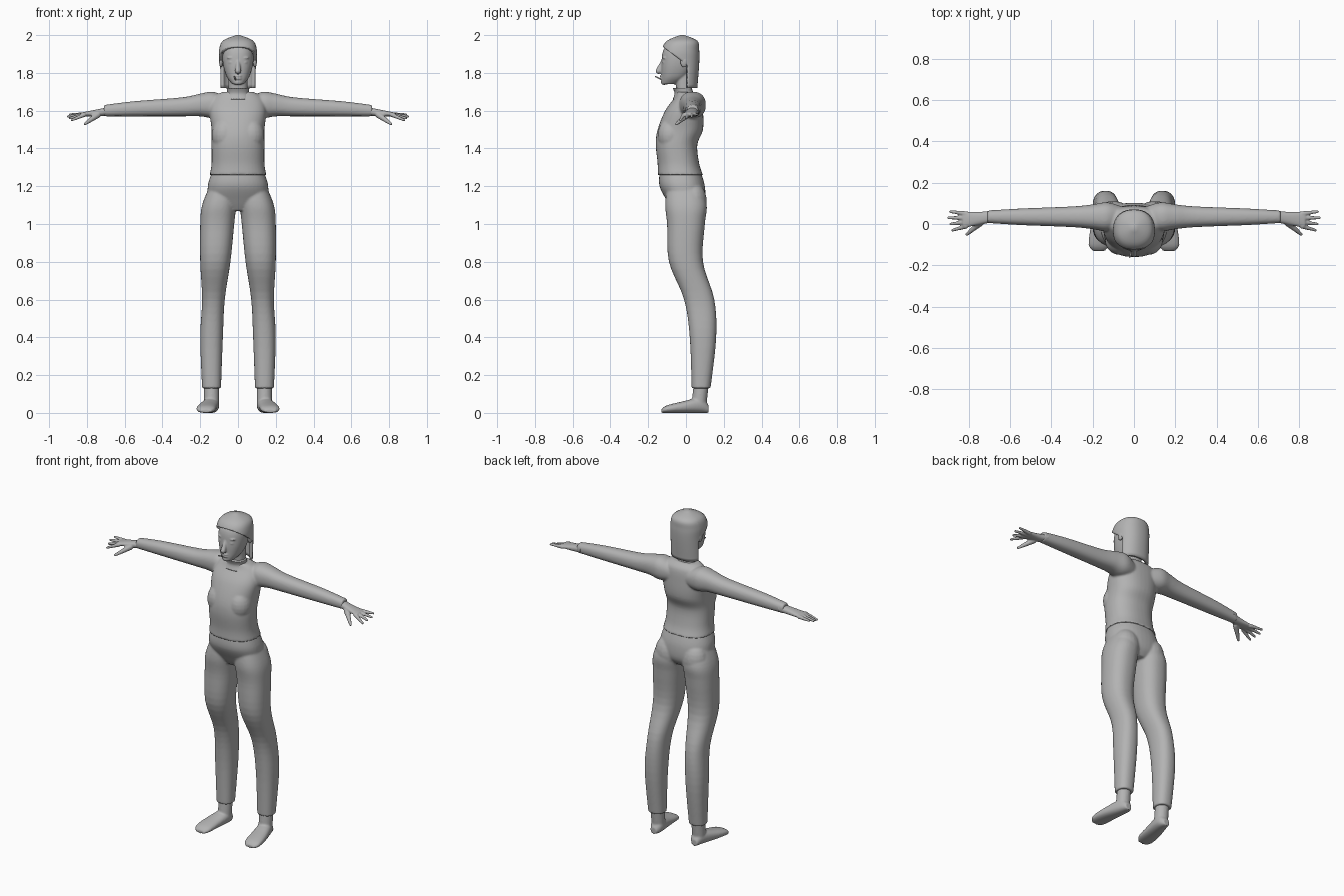
import bpy, bmesh, math
from mathutils import Vector, Matrix

if "Cube" in bpy.data.objects:
    bpy.data.objects.remove(bpy.data.objects["Cube"])

colour = (.45, .45, .45, 1)
material = bpy.data.materials.new("plain grey")
material.use_nodes = True
material.diffuse_color = colour
material.node_tree.nodes["Principled BSDF"].inputs["Base Color"].default_value = colour


def spline(rows, steps=5):
    """Pass a smooth Catmull-Rom curve through a few sections."""
    points = [Vector(row) for row in rows]
    padded = [points[0]] + points + [points[-1]]
    result = []
    for before, start, end, after in zip(padded, padded[1:], padded[2:], padded[3:]):
        tangent_in, tangent_out = (end - before) / 2, (after - start) / 2
        for step in range(steps):
            t = step / steps
            ease = t * t * (3 - 2 * t)
            result.append(start.lerp(end, ease) + tangent_in * t * (1 - t) ** 2
                          - tangent_out * t * t * (1 - t))
    return result + [points[-1]]


def loft(bm, rows, place, sides=40, power=2.3):
    """Skin rounded sections; place(position, a, b) gives the point for the axis used."""
    rings = []
    for position, centre_a, centre_b, radius_a, radius_b in spline(rows):
        ring = []
        for k in range(sides):
            angle = math.tau * k / sides
            c, s = math.cos(angle), math.sin(angle)
            a = centre_a + radius_a * math.copysign(abs(c) ** (2 / power), c)
            b = centre_b + radius_b * math.copysign(abs(s) ** (2 / power), s)
            ring.append(bm.verts.new(place(position, a, b)))
        rings.append(ring)
    for lower, upper in zip(rings, rings[1:]):
        for k in range(sides):
            bm.faces.new((lower[k - 1], lower[k], upper[k], upper[k - 1]))
    bm.faces.new(rings[0])
    bm.faces.new(rings[-1])


def trunk(bm, rows):
    """Upright loft on the centre line from (height, depth, half width, half depth)."""
    loft(bm, [(z, 0, y, rx, ry) for z, y, rx, ry in rows], lambda z, x, y: (x, y, z))


def blob(bm, centre, radii):
    matrix = Matrix.Translation(centre) @ Matrix.Diagonal((*radii, 1))
    bmesh.ops.create_uvsphere(bm, u_segments=20, v_segments=12, radius=1, matrix=matrix)


def taper(bm, start, end, start_radius, end_radius):
    """Tapering rod with a rounded far end."""
    start, end = Vector(start), Vector(end)
    along = end - start
    turn = along.to_track_quat("Z", "Y").to_matrix().to_4x4()
    bmesh.ops.create_cone(bm, cap_ends=True, segments=16, radius1=start_radius,
                          radius2=end_radius, depth=along.length,
                          matrix=Matrix.Translation((start + end) / 2) @ turn)
    blob(bm, end, [end_radius] * 3)


def finish(bm, name, voxel=None):
    """Make the object, fusing its overlapping pieces where a voxel size is given."""
    bmesh.ops.recalc_face_normals(bm, faces=bm.faces)
    mesh = bpy.data.meshes.new(name)
    bm.to_mesh(mesh)
    bm.free()
    mesh.materials.append(material)
    mesh.shade_smooth()
    obj = bpy.data.objects.new(name, mesh)
    bpy.context.collection.objects.link(obj)
    if voxel:
        fuse = obj.modifiers.new("fuse", "REMESH")
        fuse.mode, fuse.voxel_size, fuse.use_smooth_shade = "VOXEL", voxel, True
        soften = obj.modifiers.new("soften", "SMOOTH")
        soften.factor, soften.iterations = .5, 6
    return obj


# Trousers: pelvis, legs and buttocks
bm = bmesh.new()
trunk(bm, [(1.07, 0, .06, .07), (1.12, 0, .15, .1), (1.2, -.02, .16, .12), (1.27, -.03, .14, .11)])
leg = [(1.2, .08, -.01, .07, .09), (1.1, .1, 0, .09, .11), (1, .11, 0, .09, .1),
       (.8, .12, 0, .08, .09), (.6, .13, .07, .06, .08), (.4, .14, .09, .06, .07),
       (.13, .14, .08, .05, .05)]
for side in (1, -1):
    loft(bm, leg, lambda z, x, y: (side * x, y, z))
    blob(bm, (side * .09, .04, 1.12), (.08, .07, .1))
finish(bm, "trousers", .006)

# Sweater: torso, chest and sleeves
bm = bmesh.new()
trunk(bm, [(1.26, -.03, .15, .12), (1.32, -.04, .14, .11), (1.42, -.05, .14, .11),
           (1.5, -.03, .14, .12), (1.6, -.01, .15, .1), (1.67, .01, .13, .07), (1.7, 0, .08, .05)])
sleeve = [(.06, 1.62, .05), (.13, 1.63, .07), (.2, 1.63, .06), (.3, 1.62, .05),
          (.55, 1.61, .04), (.71, 1.6, .03)]
for side in (1, -1):
    loft(bm, [(x, .035, z, r, r) for x, z, r in sleeve], lambda x, y, z: (side * x, y, z))
    blob(bm, (side * .07, -.08, 1.47), (.07, .07, .09))
finish(bm, "sweater", .006)

# Collar
bm = bmesh.new()
trunk(bm, [(1.66, -.01, .08, .06), (1.69, -.01, .06, .05), (1.72, -.02, .06, .05)])
finish(bm, "collar")

foot = [(.12, .14, .02, .02), (.08, .14, .04, .04), (-.02, .16, .05, .03),
        (-.1, .17, .05, .02), (-.13, .17, .03, .01)]
palm = [(.68, .04, 1.6, .03, .02), (.73, .03, 1.59, .03, .02), (.83, .02, 1.58, .04, .01)]

for side, label in ((1, "left"), (-1, "right")):
    # Foot resting on its sole, with the ankle
    bm = bmesh.new()
    loft(bm, [(y, x, rz, rx, rz) for y, x, rx, rz in foot], lambda y, x, z: (side * x, y, z))
    taper(bm, (side * .14, .08, .15), (side * .14, .07, .05), .04, .04)
    finish(bm, label + "_foot", .005)

    # Hand: palm, four spread fingers and a low thumb
    bm = bmesh.new()
    loft(bm, palm, lambda x, y, z: (side * x, y, z))
    for i in range(4):
        length = .9 - .01 * abs(i - 1)
        taper(bm, (side * .81, .05 - .02 * i, 1.58), (side * length, .06 - .03 * i, 1.58 - .01 * i),
              .012, .007)
    taper(bm, (side * .74, .01, 1.58), (side * .81, -.05, 1.53), .018, .008)
    finish(bm, label + "_hand", .004)

    # Ear
    bm = bmesh.new()
    blob(bm, (side * .09, -.01, 1.86), (.01, .02, .03))
    finish(bm, label + "_ear")

# Head: skull, neck, nose, eyes, brows, lips and chin
bm = bmesh.new()
trunk(bm, [(1.74, -.09, .03, .04), (1.78, -.06, .06, .07), (1.85, -.04, .08, .09),
           (1.92, -.03, .08, .09), (1.98, -.03, .05, .05)])
trunk(bm, [(1.69, -.01, .05, .04), (1.82, -.01, .05, .05)])
taper(bm, (0, -.12, 1.87), (0, -.145, 1.81), .008, .016)
for side in (1, -1):
    blob(bm, (side * .035, -.11, 1.855), (.017, .015, .009))
    blob(bm, (side * .035, -.11, 1.88), (.025, .015, .007))
for height in (1.77, 1.783):
    blob(bm, (0, -.125, height), (.022, .014, .007))
blob(bm, (0, -.115, 1.75), (.022, .018, .014))
finish(bm, "head", .004)

# Thin stick held in the mouth
bm = bmesh.new()
taper(bm, (-.01, -.12, 1.76), (-.02, -.16, 1.78), .004, .004)
finish(bm, "mouth_stick")

# Hair: bob-shaped shell, open below and over the face
bm = bmesh.new()
trunk(bm, [(1.72, -.03, .1, .09), (1.85, -.03, .1, .1), (1.92, -.03, .1, .1),
           (1.97, -.02, .08, .08), (2, -.02, .01, .01)])
hairline, upward = Vector((0, -.125, 1.94)), Vector((0, .75, 1))
behind_ear, backward = Vector((0, .01, 1.8)), Vector((0, 1, 0))
for point, normal in ((hairline, upward), (behind_ear, backward)):
    bmesh.ops.bisect_plane(bm, geom=bm.verts[:] + bm.edges[:] + bm.faces[:],
                           plane_co=point, plane_no=normal)


def is_open(face):
    centre = face.calc_center_median()
    over_face = (centre - hairline).dot(upward) < 0 and (centre - behind_ear).dot(backward) < 0
    return over_face or centre.z < 1.721


bmesh.ops.delete(bm, geom=[face for face in bm.faces if is_open(face)], context="FACES")
hair = finish(bm, "hair")
shell = hair.modifiers.new("thickness", "SOLIDIFY")
shell.thickness, shell.offset = .018, -1
hair.select_set(True)
bpy.context.view_layer.objects.active = hair
bpy.ops.object.shade_smooth_by_angle(angle=math.radians(40))
